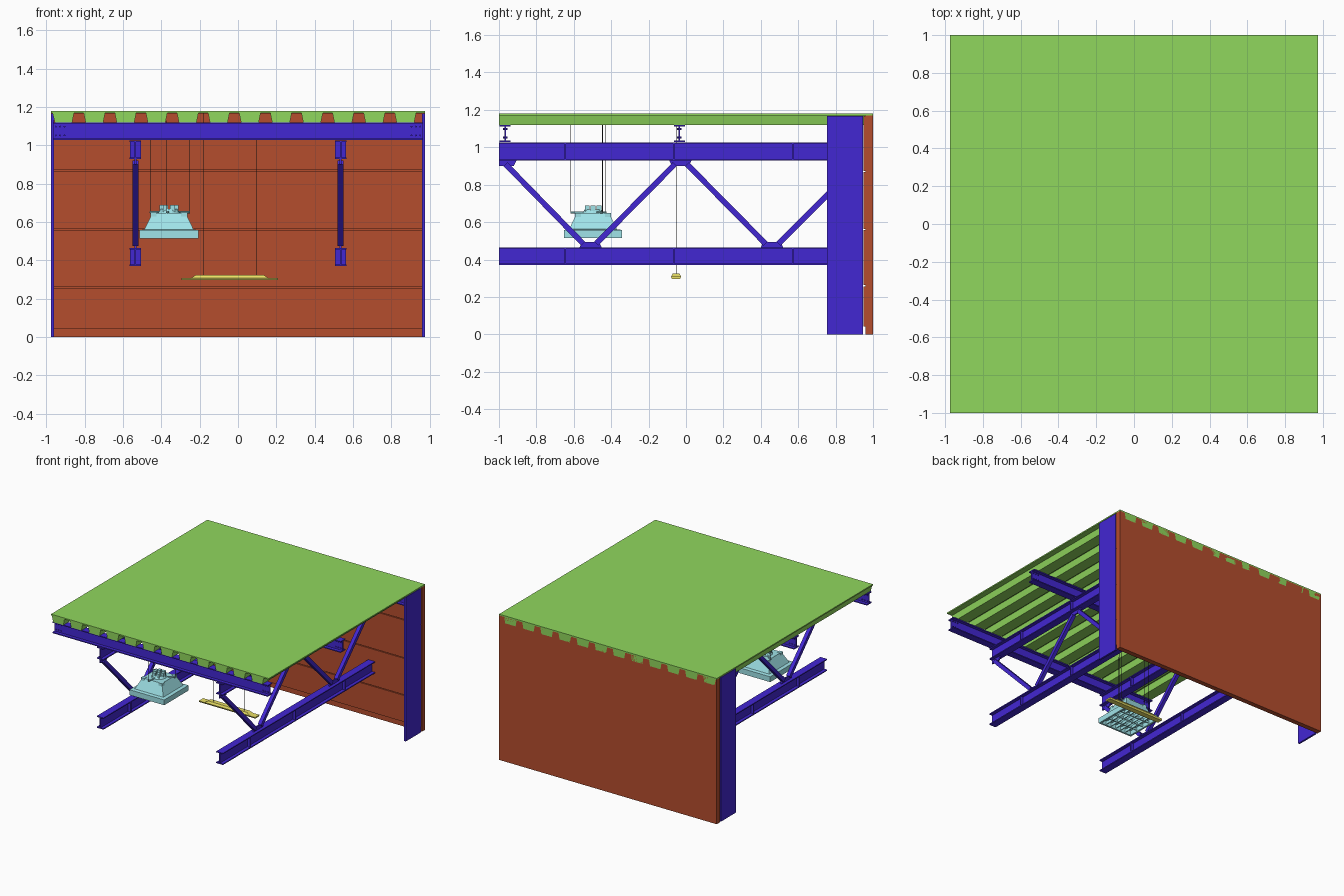
import bpy, bmesh, math
from mathutils import Vector, Matrix

if "Cube" in bpy.data.objects:
    bpy.data.objects.remove(bpy.data.objects["Cube"])


def mat(name, rgb):
    m = bpy.data.materials.new(name)
    m.diffuse_color = (*rgb, 1)
    m.use_nodes = True
    m.node_tree.nodes["Principled BSDF"].inputs["Base Color"].default_value = m.diffuse_color
    return m


BLUE = mat("steel_blue", (0.055, 0.02, 0.65))
GREEN = mat("deck_green", (0.28, 0.68, 0.11))
RED = mat("wall_red", (0.46, 0.075, 0.027))
CYAN = mat("lamp_cyan", (0.35, 0.77, 0.81))
YELLOW = mat("lamp_yellow", (0.83, 0.75, 0.13))
DARK = mat("wire_dark", (0.05, 0.05, 0.05))


def finish(name, bm, m):
    bmesh.ops.recalc_face_normals(bm, faces=bm.faces)
    me = bpy.data.meshes.new(name)
    bm.to_mesh(me)
    bm.free()
    me.materials.append(m)
    ob = bpy.data.objects.new(name, me)
    bpy.context.collection.objects.link(ob)
    return ob


def add_box(bm, x, y, z):
    """Add a box given (min, max) on each axis."""
    c = [(a + b) / 2 for a, b in (x, y, z)]
    s = [b - a for a, b in (x, y, z)]
    bmesh.ops.create_cube(bm, size=1, matrix=Matrix.Translation(c) @ Matrix.Diagonal((*s, 1)))


def box(name, x, y, z, m):
    bm = bmesh.new()
    add_box(bm, x, y, z)
    return finish(name, bm, m)


def extrude(name, profile, a, b, axis, m):
    """Extrude a (u, z) profile along x or y from a to b."""
    bm = bmesh.new()
    put = (lambda u, z: (u, a, z)) if axis == 'y' else (lambda u, z: (a, u, z))
    f = bm.faces.new([bm.verts.new(put(u, z)) for u, z in profile])
    r = bmesh.ops.extrude_face_region(bm, geom=[f])
    d = Vector((0, b - a, 0)) if axis == 'y' else Vector((b - a, 0, 0))
    bmesh.ops.translate(bm, verts=[v for v in r['geom'] if isinstance(v, bmesh.types.BMVert)], vec=d)
    return finish(name, bm, m)


def i_profile(u, z0, z1, w, web=0.008, t=0.008):
    h, k = w / 2, web / 2
    half = [(h, z0), (h, z0 + t), (k, z0 + t), (k, z1 - t), (h, z1 - t), (h, z1)]
    return [(u + a, z) for a, z in half] + [(u - a, z) for a, z in reversed(half)]


def rod(name, p, q, r, m, sides=8, r2=None, spin=0.0):
    """Round or polygonal bar between two points."""
    p, q = Vector(p), Vector(q)
    d = q - p
    M = Matrix.Translation((p + q) / 2) @ d.to_track_quat('Z', 'Y').to_matrix().to_4x4() @ Matrix.Rotation(spin, 4, 'Z')
    bm = bmesh.new()
    bmesh.ops.create_cone(bm, cap_ends=True, segments=sides, radius1=r,
                          radius2=r if r2 is None else r2, depth=d.length, matrix=M)
    return finish(name, bm, m)


# Roof deck: thin slab with trapezoidal ribs running front to back
profile = [(-0.975, 1.18), (-0.975, 1.17), (-0.968, 1.17), (-0.955, 1.12)]
for k in range(12):
    c = -0.83 + 0.1622 * k
    gap = [(c - 0.035, 1.12), (c - 0.025, 1.17)]
    profile += gap
    if k < 11:
        profile += [(c + 0.025, 1.17), (c + 0.035, 1.12)]
profile += [(0.975, 1.17), (0.975, 1.18)]
extrude("roof_deck", profile, -1, 1, 'y', GREEN)

# Rear wall with grooved facing panels
box("wall_core", (-0.975, 0.975), (0.96, 1.0), (0, 1.17), RED)
joints = [0.04, 0.26, 0.56, 0.87, 1.17]
for a, b in zip(joints, joints[1:]):
    box("wall_panel", (-0.972, 0.972), (0.95, 0.961), (a + 0.003, b - 0.003), RED)

# Side columns
for s in (-1, 1):
    box("column", tuple(sorted((s * 0.96, s * 0.975))), (0.755, 0.946), (0, 1.167), BLUE)

# Cross beams under the deck, with bolt groups near the ends
for y in (-0.967, -0.035, 0.9):
    extrude("cross_beam", i_profile(y, 1.028, 1.12, 0.06), -0.965, 0.965, 'x', BLUE)
    for s in (-1, 1):
        for x in (0.905, 0.928, 0.95):
            for z in (1.052, 1.098):
                rod("beam_bolt", (s * x, y - 0.012, z), (s * x, y + 0.012, z), 0.005, BLUE, 6)

# Two trusses: I-beam chords, stiffeners, diagonals and node plates
for x in (-0.535, 0.535):
    for z0, z1 in ((0.93, 1.025), (0.37, 0.465)):
        extrude("truss_chord", i_profile(x, z0, z1, 0.06), -1, 0.945, 'y', BLUE)
        for y in (-0.645, -0.065, 0.57):
            box("chord_stiffener", (x - 0.028, x + 0.028), (y - 0.004, y + 0.004), (z0 + 0.004, z1 - 0.004), BLUE)
    for (ya, za), (yb, zb) in (((-0.965, 0.91), (-0.55, 0.485)), ((-0.48, 0.485), (-0.06, 0.91)),
                               ((0.005, 0.91), (0.425, 0.485)), ((0.495, 0.485), (0.92, 0.91))):
        rod("truss_diagonal", (x, ya, za), (x, yb, zb), 0.021, BLUE, 4, spin=math.pi / 4)
    for y, z, d in ((-0.51, 0.464, 1), (0.46, 0.464, 1), (-0.03, 0.931, -1), (-0.965, 0.931, -1), (0.91, 0.931, -1)):
        lo = max(y - 0.06, -1.0)
        hi = min(y + 0.06, 0.945)
        extrude("node_plate", [(lo, z), (hi, z), (min(y + 0.045, hi), z + d * 0.03),
                               (max(y - 0.045, lo), z + d * 0.03)], x - 0.005, x + 0.005, 'x', BLUE)

# Square pendant lamp: open skirt, sloped housing, louvres
LX, LY = -0.36, -0.497
bm = bmesh.new()
rings = []
for h, z in ((0.14, 0.515), (0.155, 0.515), (0.155, 0.558), (0.128, 0.562), (0.088, 0.645),
             (0.078, 0.638), (0.118, 0.556), (0.14, 0.55)):
    rings.append([bm.verts.new((LX + sx * h, LY + sy * h, z)) for sx, sy in ((-1, -1), (1, -1), (1, 1), (-1, 1))])
for i, r in enumerate(rings):
    n = rings[(i + 1) % len(rings)]
    for j in range(4):
        bm.faces.new((r[j], r[(j + 1) % 4], n[(j + 1) % 4], n[j]))
finish("lamp_housing", bm, CYAN)
box("lamp_lid", (LX - 0.088, LX + 0.088), (LY - 0.088, LY + 0.088), (0.635, 0.648), CYAN)
for k in range(-2, 3):
    box("lamp_louvre", (LX + k * 0.046 - 0.003, LX + k * 0.046 + 0.003), (LY - 0.14, LY + 0.14), (0.522, 0.545), CYAN)
for k in (-1, 0, 1):
    box("lamp_cross_louvre", (LX - 0.14, LX + 0.14), (LY + k * 0.07 - 0.003, LY + k * 0.07 + 0.003), (0.525, 0.542), CYAN)
for s in (-1, 1):
    for t in (-1, 1):
        box("lamp_corner_block", (LX + s * 0.08 - 0.016, LX + s * 0.08 + 0.016),
            (LY + t * 0.08 - 0.016, LY + t * 0.08 + 0.016), (0.6, 0.65), CYAN)
rod("lamp_collar", (LX, LY, 0.645), (LX, LY, 0.668), 0.058, CYAN, 20, r2=0.045)
for k in range(6):
    a = math.radians(60 * k)
    px, py = LX + 0.036 * math.cos(a), LY + 0.036 * math.sin(a)
    box("lamp_cooling_block", (px - 0.013, px + 0.013), (py - 0.013, py + 0.013), (0.65, 0.688), CYAN)

# Three lamp arms and suspension wires
for deg in (25, 145, 265):
    a = math.radians(deg)
    px, py = LX + 0.12 * math.cos(a), LY + 0.12 * math.sin(a)
    rod("lamp_arm", (LX, LY, 0.652), (px, py, 0.652), 0.006, CYAN, 6)
    rod("lamp_wire", (px, py, 0.65), (px, py, 1.13), 0.0016, DARK, 6)

# Long batten lamp: flat base plate, tapered body, two wires
BX, BY = -0.043, -0.053
extrude("batten_base", [(BY - 0.028, 0.309), (BY - 0.022, 0.297), (BY + 0.022, 0.297), (BY + 0.028, 0.309)],
        BX - 0.252, BX + 0.252, 'x', YELLOW)
bm = bmesh.new()
low = [bm.verts.new((BX + sx * 0.2, BY + sy * 0.026, 0.309)) for sx, sy in ((-1, -1), (1, -1), (1, 1), (-1, 1))]
top = [bm.verts.new((BX + sx * 0.175, BY + sy * 0.018, 0.325)) for sx, sy in ((-1, -1), (1, -1), (1, 1), (-1, 1))]
bm.faces.new(low)
bm.faces.new(top)
for j in range(4):
    bm.faces.new((low[j], low[(j + 1) % 4], top[(j + 1) % 4], top[j]))
finish("batten_body", bm, YELLOW)
for s in (-1, 1):
    rod("batten_wire", (BX + s * 0.138, BY, 0.32), (BX + s * 0.138, BY, 1.172), 0.0016, DARK, 6)
